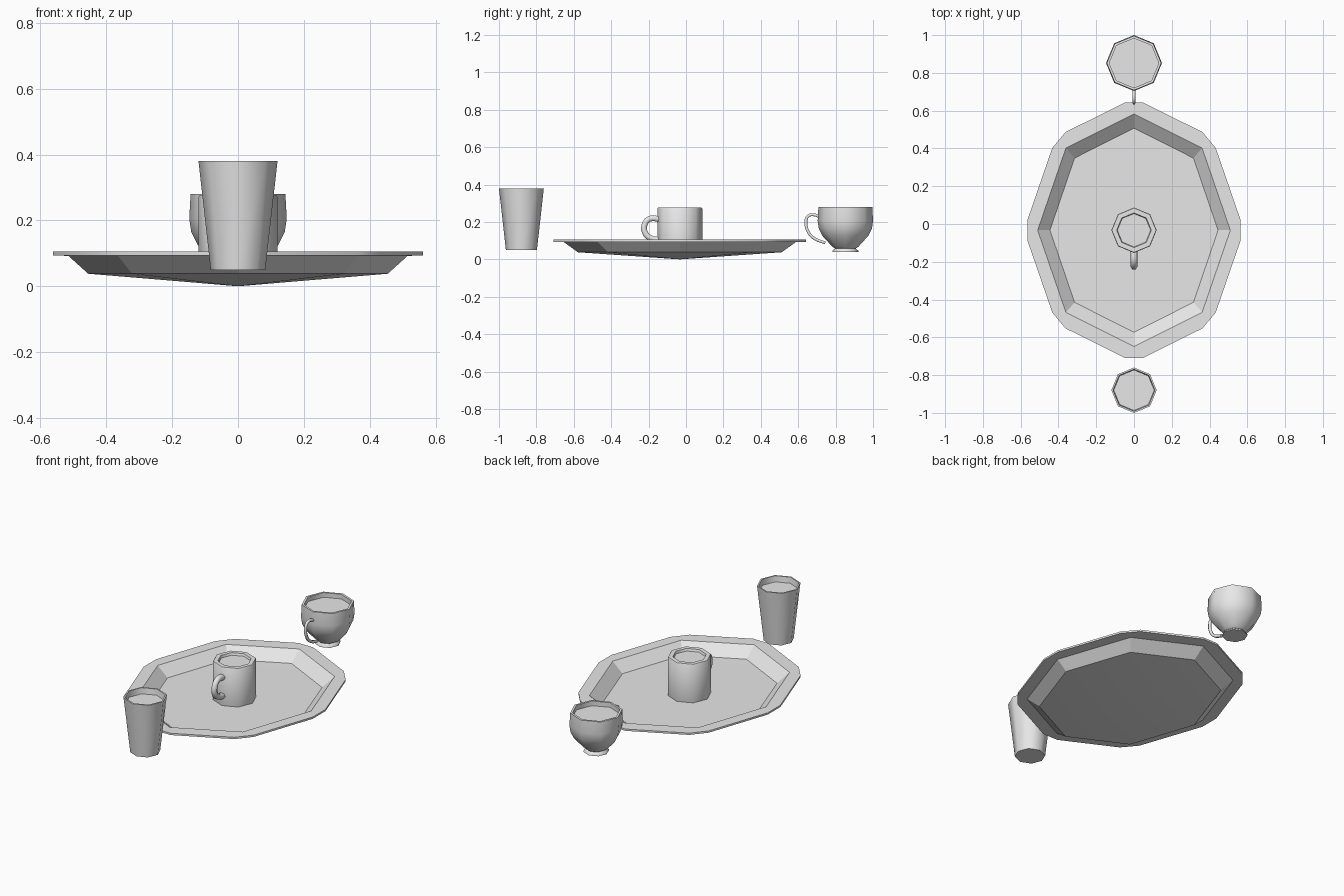
import bpy, bmesh
from math import cos, sin, pi, radians

cube = bpy.data.objects.get("Cube")
if cube:
    bpy.data.objects.remove(cube)

GREY = (0.8, 0.8, 0.8, 1.0)
grey = bpy.data.materials.new("plain_grey")
grey.use_nodes = True
grey.diffuse_color = GREY
grey.node_tree.nodes["Principled BSDF"].inputs["Base Color"].default_value = GREY


def ring_points(rx, ry, cut):
    """Octagon stretched to an ellipse, each corner cut by a fraction of its edges."""
    c = [(rx * cos(i * pi / 4), ry * sin(i * pi / 4)) for i in range(8)]
    pts = []
    for i in range(8):
        for n in (c[i - 1], c[(i + 1) % 8]):
            pts.append([c[i][k] + (n[k] - c[i][k]) * cut for k in (0, 1)])
    return pts


def vessel(name, centre_y, rings, angle):
    """Skin a list of (rx, ry, z, corner cut) rings into a closed solid."""
    bm = bmesh.new()
    loops = [[bm.verts.new((x, y + centre_y, z)) for x, y in ring_points(rx, ry, cut)]
             for rx, ry, z, cut in rings]
    for a, b in zip(loops, loops[1:]):
        for i in range(16):
            j = (i + 1) % 16
            bm.faces.new((a[i], a[j], b[j], b[i]))
    bmesh.ops.remove_doubles(bm, verts=bm.verts, dist=1e-5)
    bmesh.ops.recalc_face_normals(bm, faces=bm.faces)
    me = bpy.data.meshes.new(name)
    bm.to_mesh(me)
    bm.free()
    me.materials.append(grey)
    me.shade_smooth()
    me.set_sharp_from_angle(angle=radians(angle))
    ob = bpy.data.objects.new(name, me)
    bpy.context.collection.objects.link(ob)
    return ob


def round_vessel(name, centre_y, profile):
    return vessel(name, centre_y, [(r, r, z, 0) for r, z in profile], 50)


def handle(name, path, radius):
    """Bent tube in the x = 0 plane through (y, z) points."""
    cu = bpy.data.curves.new(name, 'CURVE')
    cu.dimensions = '3D'
    cu.bevel_depth = radius
    cu.bevel_resolution = 1
    cu.resolution_u = 3
    cu.use_fill_caps = True
    sp = cu.splines.new('BEZIER')
    sp.bezier_points.add(len(path) - 1)
    for p, (y, z) in zip(sp.bezier_points, path):
        p.co = (0, y, z)
        p.handle_left_type = p.handle_right_type = 'AUTO'
    cu.materials.append(grey)
    ob = bpy.data.objects.new(name, cu)
    bpy.context.collection.objects.link(ob)
    return ob


# Tray: floor, sloping wall, flat rim with cut corners, shallow pointed underside
vessel("tray", -0.033, [
    (0, 0, 0.045, 0), (0.445, 0.54, 0.047, 0), (0.51, 0.615, 0.105, 0),
    (0.583, 0.70, 0.105, 0.12), (0.583, 0.70, 0.094, 0.12),
    (0.515, 0.62, 0.092, 0), (0.455, 0.545, 0.038, 0), (0, 0, 0.0, 0)], 25)

# Tapered tumbler, filled nearly to the rim
round_vessel("tumbler", -0.88, [
    (0, 0.05), (0.083, 0.05), (0.12, 0.38), (0.111, 0.38), (0.107, 0.345), (0, 0.345)])

# Straight mug standing on the tray
round_vessel("mug", -0.033, [
    (0, 0.04), (0.118, 0.04), (0.12, 0.05), (0.12, 0.272), (0.117, 0.276),
    (0.092, 0.276), (0.088, 0.262), (0, 0.262)])
handle("mug_handle", [(-0.135, 0.213), (-0.195, 0.217), (-0.223, 0.18),
                      (-0.22, 0.145), (-0.195, 0.116), (-0.135, 0.102)], 0.018)

# Rounded teacup on a small foot
round_vessel("teacup", 0.852, [
    (0, 0.04), (0.07, 0.04), (0.07, 0.046), (0.055, 0.058), (0.07, 0.068),
    (0.122, 0.125), (0.142, 0.165), (0.148, 0.205), (0.144, 0.28),
    (0.131, 0.28), (0.131, 0.252), (0, 0.252)])
handle("teacup_handle", [(0.72, 0.225), (0.685, 0.238), (0.653, 0.232), (0.641, 0.2),
                         (0.652, 0.15), (0.685, 0.112), (0.745, 0.088)], 0.009)
